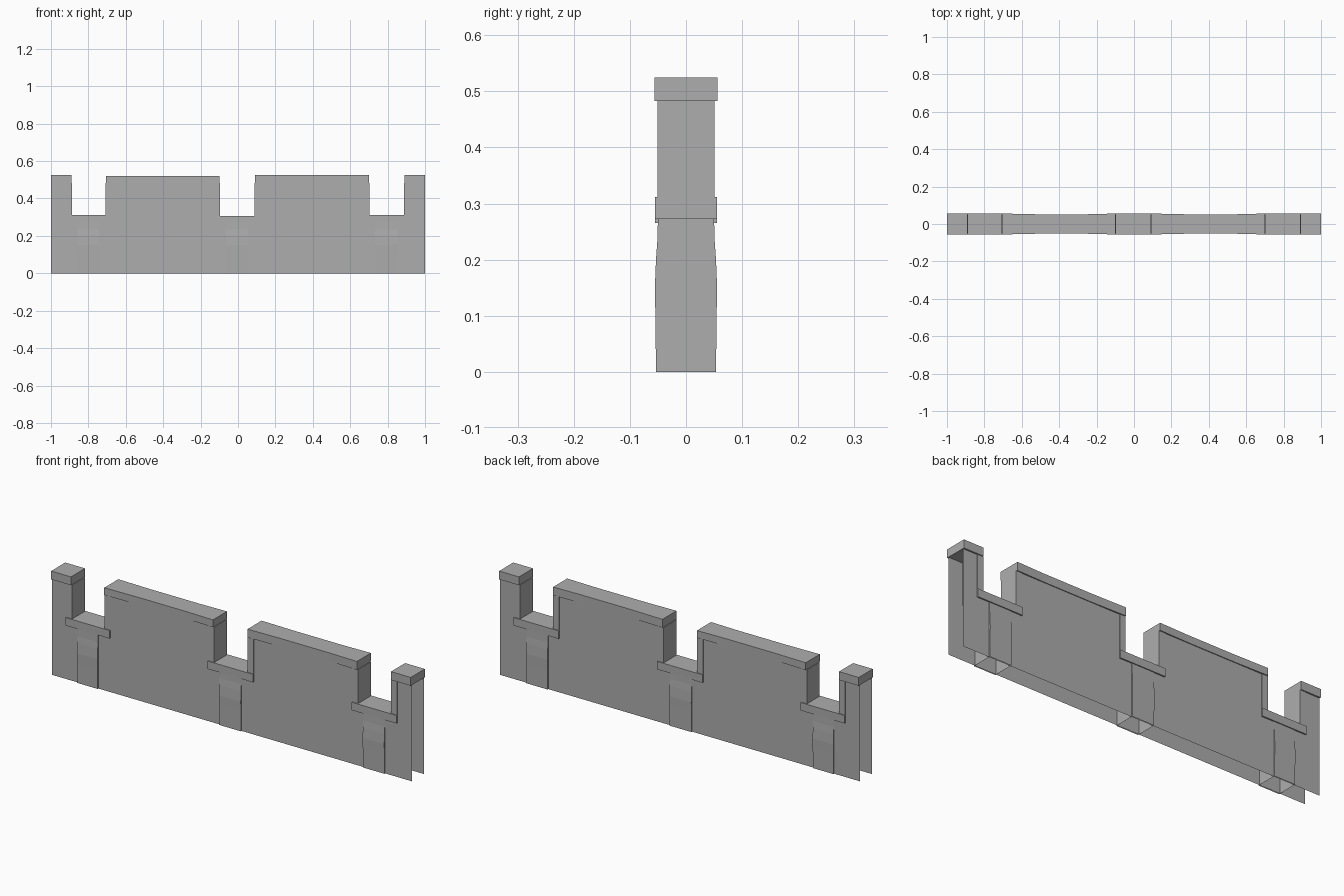
import bpy
import bmesh

cube = bpy.data.objects.get("Cube")
if cube:
    bpy.data.objects.remove(cube, do_unlink=True)

stone = bpy.data.materials.new("grey stone")
stone.use_nodes = True
GREY = (0.42, 0.42, 0.42, 1)
stone.diffuse_color = GREY
stone.node_tree.nodes["Principled BSDF"].inputs["Base Color"].default_value = GREY


def finish(name, bm):
    mesh = bpy.data.meshes.new(name)
    bm.to_mesh(mesh)
    bm.free()
    mesh.materials.append(stone)
    obj = bpy.data.objects.new(name, mesh)
    bpy.context.collection.objects.link(obj)
    return obj


def loft(name, rings, start=True, end=True):
    """Skin a row of four-cornered rings, with optional end faces."""
    bm = bmesh.new()
    rows = [[bm.verts.new(p) for p in ring] for ring in rings]
    for a, b in zip(rows, rows[1:]):
        for i in range(4):
            j = (i + 1) % 4
            bm.faces.new((a[i], a[j], b[j], b[i]))
    if start:
        bm.faces.new(rows[0][::-1])
    if end:
        bm.faces.new(rows[-1])
    bmesh.ops.recalc_face_normals(bm, faces=bm.faces)
    return finish(name, bm)


def ring_x(x, y, z0, z1):
    return [(x, -y, z0), (x, y, z0), (x, y, z1), (x, -y, z1)]


def ring_z(z, x0, x1, y):
    return [(x0, -y, z), (x1, -y, z), (x1, y, z), (x0, y, z)]


def bar(name, x0, x1, y, z0, z1):
    return loft(name, [ring_x(x0, y, z0, z1), ring_x(x1, y, z0, z1)])


CAP_BASE, CAP_TOP = 0.483, 0.525
WALL_Y, TRIM_Y, CAP_Y = 0.048, 0.0505, 0.056
TRIM_W = 0.03
# each gap: name, left edge, right edge, sill height
gaps = [("right", -0.89, -0.705, 0.312),
        ("middle", -0.10, 0.092, 0.305),
        ("left", 0.70, 0.89, 0.312)]

# Front and back wall sheets, open at the ends and below
bm = bmesh.new()
edges = [-1] + [x for g in gaps for x in g[1:3]] + [1]
for i, (x0, x1) in enumerate(zip(edges, edges[1:])):
    top = 0.29 if i % 2 else CAP_BASE + 0.005
    for y in (-WALL_Y, WALL_Y):
        corners = [(x0, y, 0), (x1, y, 0), (x1, y, top), (x0, y, top)]
        if y > 0:
            corners.reverse()
        bm.faces.new([bm.verts.new(c) for c in corners])
bmesh.ops.remove_doubles(bm, verts=bm.verts, dist=0.0001)
finish("wall_sheets", bm)

# Coping on the raised parts, slimmer in the middle of the long ones
raised = list(zip(edges[0::2], edges[1::2]))
for i, (x0, x1) in enumerate(raised):
    rings = []
    for t in (0, 0.3, 0.55, 0.75, 1):
        long_part = x1 - x0 > 0.3
        slim = 0.004 if long_part and 0 < t < 1 else 0
        top = CAP_TOP - (0.005 if i == 1 else 0)
        rings.append(ring_x(x0 + (x1 - x0) * t, CAP_Y - slim, CAP_BASE, top))
    if x1 - x0 < 0.3:
        rings = [rings[0], rings[-1]]
    loft(f"coping_{i + 1}", rings)

# Sill, side trims and pilaster at every gap
for name, x0, x1, sill in gaps:
    bar(f"{name}_sill", x0 - TRIM_W, x1 + TRIM_W, 0.055, sill - 0.04, sill)
    bar(f"{name}_trim_a", x0 - TRIM_W, x0 + 0.003, TRIM_Y, sill - 0.01, CAP_BASE)
    bar(f"{name}_trim_b", x1 - 0.003, x1 + TRIM_W, TRIM_Y, sill - 0.01, CAP_BASE)
    p0, p1 = x0 + 0.032, x1 - 0.038
    profile = [(0, 0.0535), (0.1, 0.0545), (0.15, 0.0555),
               (0.2, 0.0535), (0.235, 0.051), (0.275, 0.05)]
    loft(f"{name}_pilaster", [ring_z(z, p0, p1, y) for z, y in profile],
         start=False)
